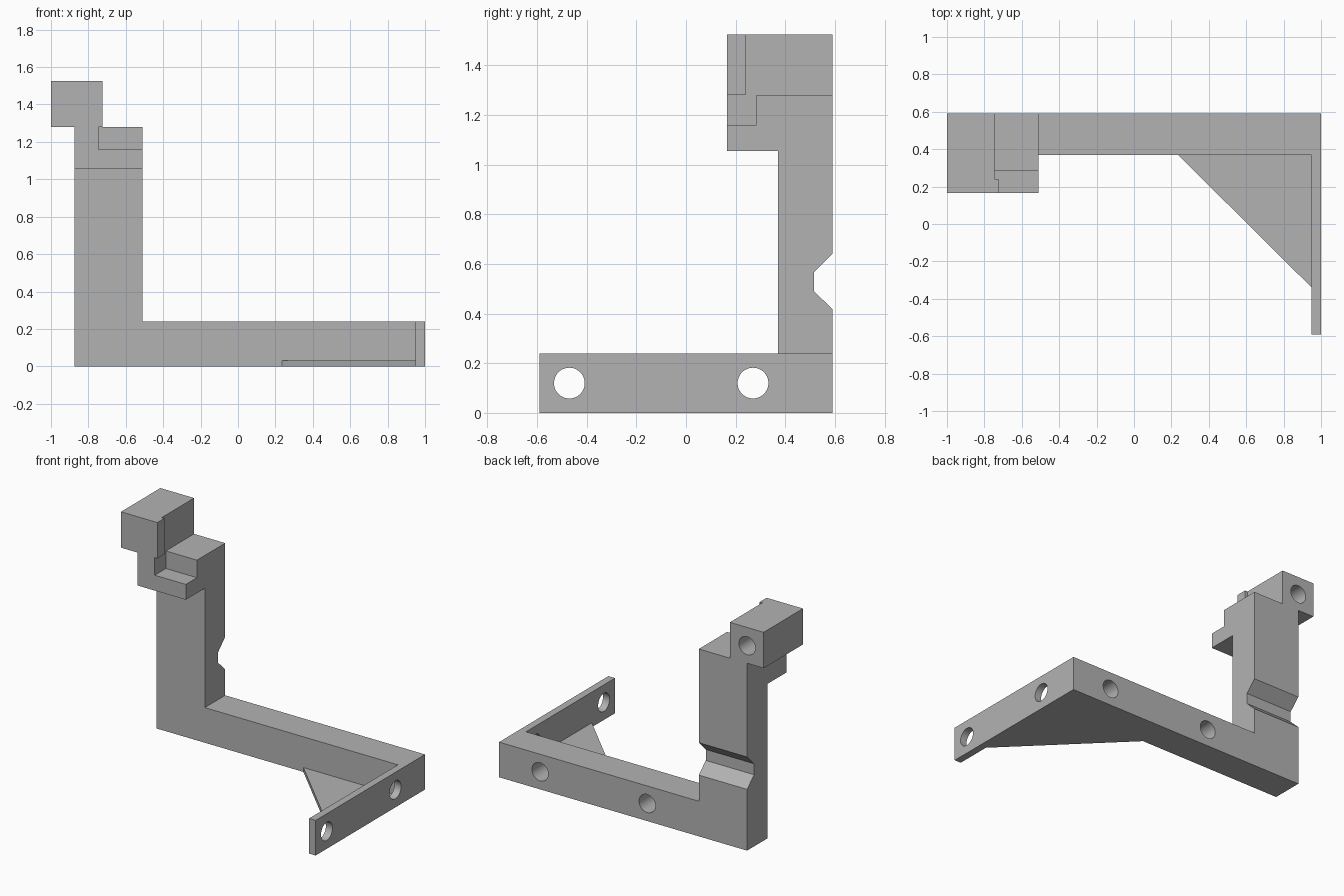
import bpy
import bmesh
from math import radians
from mathutils import Matrix, Vector

default = bpy.data.objects.get("Cube")
if default:
    bpy.data.objects.remove(default, do_unlink=True)

grey = bpy.data.materials.new("plain grey")
grey.use_nodes = True
grey.diffuse_color = (0.45, 0.45, 0.45, 1)
grey.node_tree.nodes["Principled BSDF"].inputs["Base Color"].default_value = grey.diffuse_color


def make_object(name, bm):
    bmesh.ops.recalc_face_normals(bm, faces=bm.faces)
    mesh = bpy.data.meshes.new(name)
    bm.to_mesh(mesh)
    bm.free()
    mesh.materials.append(grey)
    obj = bpy.data.objects.new(name, mesh)
    bpy.context.collection.objects.link(obj)
    return obj


def prism(name, points, axis, low, high):
    """Extrude a flat outline along one axis."""
    bm = bmesh.new()
    verts = []
    for p in points:
        co = list(p)
        co.insert(axis, low)
        verts.append(bm.verts.new(co))
    face = bm.faces.new(verts)
    new = bmesh.ops.extrude_face_region(bm, geom=[face])["geom"]
    shift = Vector((0, 0, 0))
    shift[axis] = high - low
    bmesh.ops.translate(bm, vec=shift, verts=[v for v in new if isinstance(v, bmesh.types.BMVert)])
    return make_object(name, bm)


def box(name, x, y, z):
    corners = [(x[0], y[0]), (x[1], y[0]), (x[1], y[1]), (x[0], y[1])]
    return prism(name, corners, 2, *z)


def drill(name, centre, depth, axis):
    """Round cutter along x or y, centred on the given point."""
    turn = Matrix.Rotation(radians(90), 4, "Y" if axis == "x" else "X")
    bm = bmesh.new()
    bmesh.ops.create_cone(bm, cap_ends=True, segments=48, radius1=RADIUS, radius2=RADIUS,
                          depth=depth, matrix=Matrix.Translation(centre) @ turn)
    return make_object(name, bm)


def combine(target, other, operation):
    mod = target.modifiers.new(other.name, "BOOLEAN")
    mod.operation = operation
    mod.solver = "EXACT"
    mod.object = other
    bpy.context.view_layer.objects.active = target
    bpy.ops.object.modifier_apply(modifier=mod.name)
    bpy.data.objects.remove(other, do_unlink=True)


RADIUS = 0.062
BACK, FRONT, HEAD_FRONT = 0.59, 0.37, 0.165
LEFT, RIGHT, POST = 1.0, -0.875, -0.51
BEAM_TOP, HEAD_TOP = 0.24, 1.28

# L-shaped post and beam
bracket = prism("bracket", [(RIGHT, 0), (LEFT, 0), (LEFT, BEAM_TOP), (POST, BEAM_TOP),
                            (POST, HEAD_TOP), (RIGHT, HEAD_TOP)], 1, FRONT, BACK)

# Side flange, gusset, head, and upper block with its lip
parts = [
    box("flange", (0.95, LEFT), (-BACK, BACK), (0, BEAM_TOP)),
    prism("gusset", [(0.235, FRONT), (0.95, -0.34), (0.97, -0.34), (0.97, 0.4), (0.235, 0.4)], 2, 0, 0.03),
    box("head", (RIGHT, POST), (HEAD_FRONT, BACK), (1.055, HEAD_TOP)),
    box("upper_block", (-1, -0.745), (HEAD_FRONT, BACK), (HEAD_TOP, 1.525)),
    box("lip", (-0.8, -0.725), (HEAD_FRONT, 0.24), (HEAD_TOP, 1.525)),
]

# Step in the head and groove in the back of the post
cutters = [
    box("step", (-0.745, -0.4), (0.1, 0.285), (1.16, HEAD_TOP)),
    prism("groove", [(BACK + 0.03, 0.39), (0.515, 0.49), (0.515, 0.565), (BACK + 0.03, 0.67)],
          0, RIGHT - 0.1, POST + 0.1),
]

# Through holes in the flange, blind holes in the back
for y in (-0.47, 0.27):
    cutters.append(drill("flange_hole", (LEFT - 0.025, y, 0.12), 0.1, "x"))
for x, z in ((0.69, 0.12), (-0.12, 0.12), (-0.875, 1.40)):
    cutters.append(drill("back_hole", (x, BACK, z), 0.37, "y"))

for part in parts:
    combine(bracket, part, "UNION")
for cutter in cutters:
    combine(bracket, cutter, "DIFFERENCE")

# Flat faces with smooth hole walls
bpy.ops.object.select_all(action="DESELECT")
bracket.select_set(True)
bpy.context.view_layer.objects.active = bracket
bpy.ops.object.shade_smooth_by_angle(angle=radians(30))
